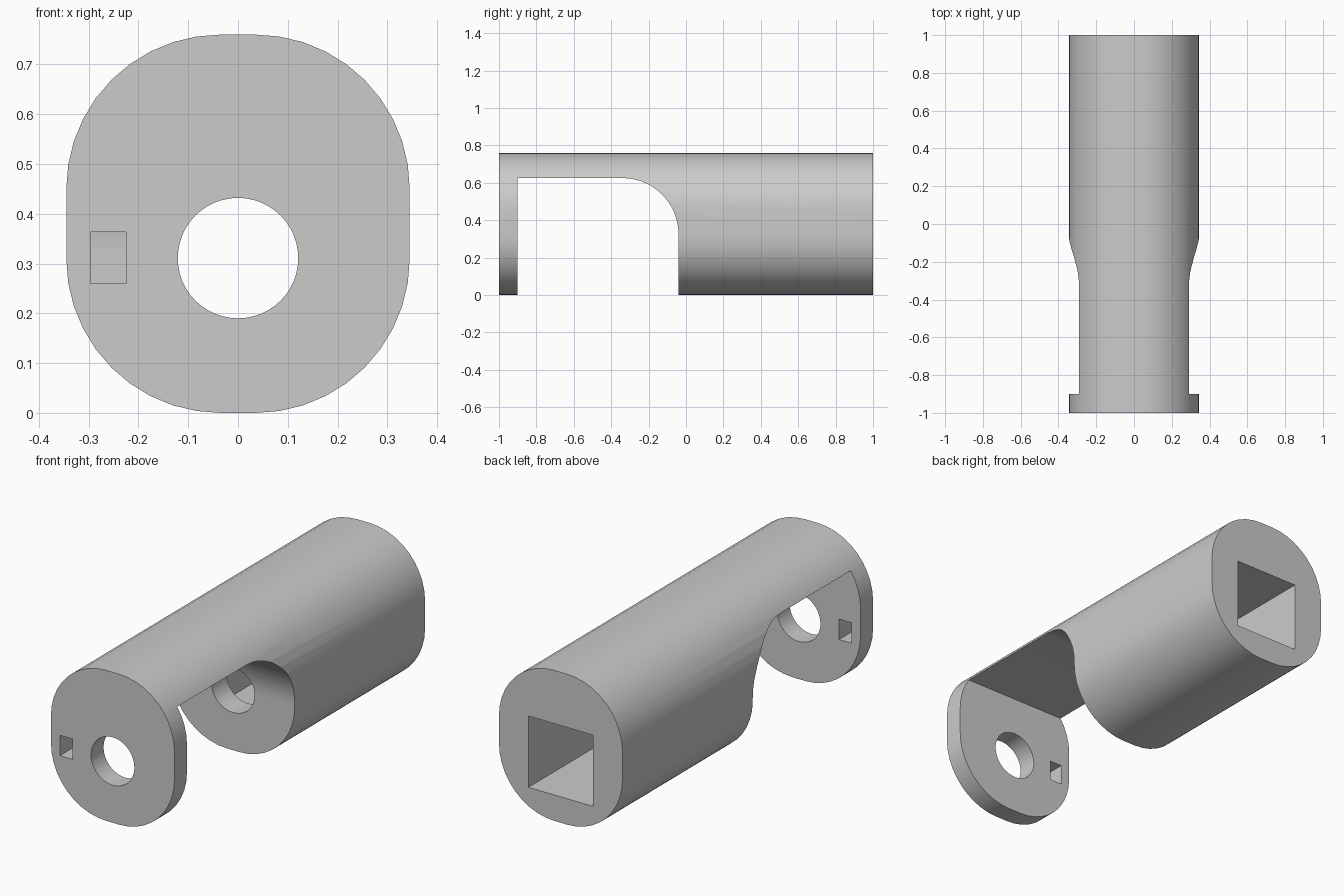
import bpy
import bmesh
from math import sin, cos, pi, radians

cube = bpy.data.objects.get("Cube")
if cube:
    bpy.data.objects.remove(cube, do_unlink=True)

grey = bpy.data.materials.new("light grey")
grey.use_nodes = True
grey.diffuse_color = (0.6, 0.6, 0.6, 1)
grey.node_tree.nodes["Principled BSDF"].inputs["Base Color"].default_value = (0.6, 0.6, 0.6, 1)

HALF_W, HEIGHT, CORNER = 0.345, 0.76, 0.31
HOLE_Z, HOLE_R = 0.311, 0.121
STEP_Y, PLATE_Y = -0.04, -0.9


def arc(cx, cz, r, start, end, steps):
    angles = [radians(start + (end - start) * i / steps) for i in range(steps + 1)]
    return [(cx + r * cos(a), cz + r * sin(a)) for a in angles]


def rect(u0, u1, v0, v1):
    return [(u0, v0), (u1, v0), (u1, v1), (u0, v1)]


def prism(name, outline, start, end, along="y"):
    """Extrude an outline along y (outline in x, z) or along x (outline in y, z)."""
    bm = bmesh.new()
    place = (lambda u, v, t: (u, t, v)) if along == "y" else (lambda u, v, t: (t, u, v))
    rings = [[bm.verts.new(place(u, v, t)) for u, v in outline] for t in (start, end)]
    n = len(outline)
    for ring in rings:
        bm.faces.new(ring)
    for i in range(n):
        j = (i + 1) % n
        bm.faces.new((rings[0][i], rings[0][j], rings[1][j], rings[1][i]))
    bmesh.ops.recalc_face_normals(bm, faces=bm.faces)
    mesh = bpy.data.meshes.new(name)
    bm.to_mesh(mesh)
    bm.free()
    mesh.materials.append(grey)
    obj = bpy.data.objects.new(name, mesh)
    bpy.context.collection.objects.link(obj)
    return obj


def cut(target, cutter):
    bpy.context.view_layer.objects.active = target
    mod = target.modifiers.new("cut", "BOOLEAN")
    mod.operation = "DIFFERENCE"
    mod.solver = "EXACT"
    mod.object = cutter
    bpy.ops.object.modifier_apply(modifier=mod.name)
    bpy.data.objects.remove(cutter, do_unlink=True)


# Rounded body running the full length
outline = []
for k, (sx, sz) in enumerate([(1, 1), (-1, 1), (-1, -1), (1, -1)]):
    cx = sx * (HALF_W - CORNER)
    cz = HEIGHT / 2 + sz * (HEIGHT / 2 - CORNER)
    outline += arc(cx, cz, CORNER, 90 * k, 90 * k + 90, 10)
body = prism("handle_body", outline, -1, 1)

# Open side slot with one rounded upper corner
slot = [(PLATE_Y, -0.1), (STEP_Y, -0.1)]
slot += arc(STEP_Y - 0.3, 0.325, 0.3, 0, 90, 16) + [(PLATE_Y, 0.625)]
cut(body, prism("slot_cutter", slot, -0.5, 0.5, along="x"))

# Square socket from the back, then the round bore that meets it
cut(body, prism("socket_cutter", rect(-0.18, 0.18, HOLE_Z - 0.18, HOLE_Z + 0.18), 0.08, 1.1))
circle = arc(0, HOLE_Z, HOLE_R, 0, 360, 48)[:-1]
cut(body, prism("bore_cutter", circle, -1.1, 0.2))

# Small rectangular window in the front plate
cut(body, prism("window_cutter", rect(-0.295, -0.225, 0.26, 0.363), -1.1, -0.8))

bpy.ops.object.select_all(action="DESELECT")
body.select_set(True)
bpy.context.view_layer.objects.active = body
bpy.ops.object.shade_smooth_by_angle(angle=radians(30))
